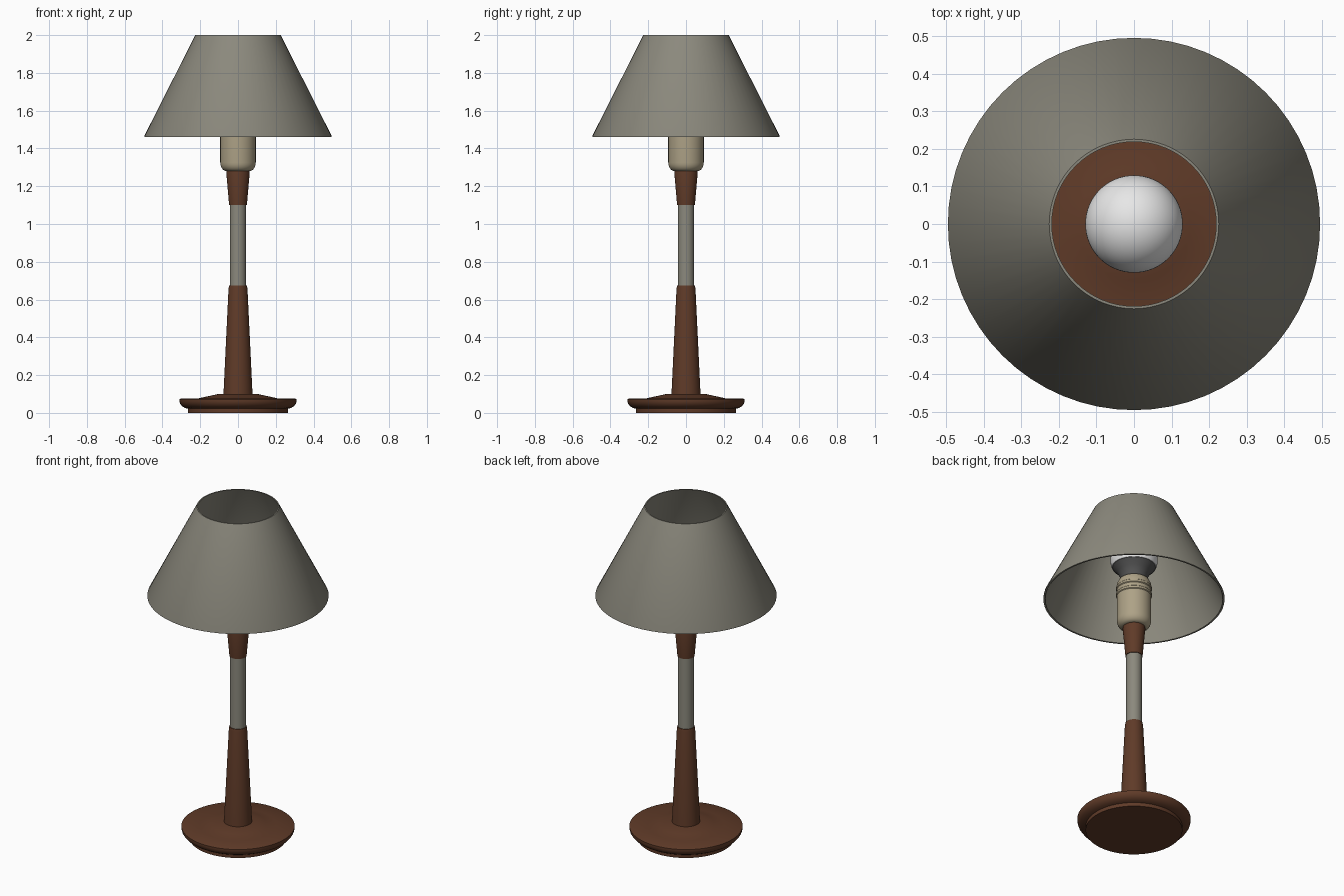
import bpy, bmesh, math

if "Cube" in bpy.data.objects:
    bpy.data.objects.remove(bpy.data.objects["Cube"])

SEGMENTS = 64


def material(name, rgb):
    m = bpy.data.materials.new(name)
    m.diffuse_color = (*rgb, 1)
    m.use_nodes = True
    m.node_tree.nodes["Principled BSDF"].inputs["Base Color"].default_value = m.diffuse_color
    return m


wood = material("dark wood", (0.115, 0.043, 0.021))
grey = material("warm grey", (0.26, 0.25, 0.205))
cream = material("cream", (0.42, 0.36, 0.24))
charcoal = material("charcoal", (0.085, 0.085, 0.085))
white = material("bulb white", (0.8, 0.8, 0.8))


def lathe(name, profile, mat, closed=False):
    """Spin (radius, height) points around z."""
    bm = bmesh.new()
    verts = [bm.verts.new((r, 0, z)) for r, z in profile]
    pairs = list(zip(verts, verts[1:]))
    if closed:
        pairs.append((verts[-1], verts[0]))
    edges = [bm.edges.new(p) for p in pairs]
    bmesh.ops.spin(bm, geom=verts + edges, cent=(0, 0, 0), axis=(0, 0, 1),
                   angle=2 * math.pi, steps=SEGMENTS)
    bmesh.ops.remove_doubles(bm, verts=bm.verts, dist=1e-4)
    bmesh.ops.recalc_face_normals(bm, faces=bm.faces)
    me = bpy.data.meshes.new(name)
    bm.to_mesh(me)
    bm.free()
    me.materials.append(mat)
    ob = bpy.data.objects.new(name, me)
    bpy.context.collection.objects.link(ob)
    bpy.ops.object.select_all(action='DESELECT')
    ob.select_set(True)
    bpy.context.view_layer.objects.active = ob
    bpy.ops.object.shade_smooth_by_angle(angle=math.radians(30))
    return ob


# Turned foot with undercut rim and low dome
lathe("base", [(0, 0), (0.265, 0), (0.265, 0.022), (0.28, 0.026), (0.297, 0.036),
               (0.307, 0.05), (0.31, 0.062), (0.31, 0.072), (0.305, 0.075), (0.21, 0.077),
               (0.15, 0.09), (0.105, 0.1), (0, 0.102)], wood)

# Stem: lower taper, metal tube, upper taper
lathe("lower_stem", [(0, 0.095), (0.077, 0.095), (0.075, 0.14), (0.05, 0.66),
                     (0.047, 0.675), (0, 0.675)], wood)
lathe("tube", [(0, 0.67), (0.043, 0.67), (0.043, 1.105), (0, 1.105)], grey)
lathe("upper_stem", [(0, 1.1), (0.047, 1.1), (0.062, 1.272), (0.06, 1.282), (0, 1.282)], wood)

# Bulb holder with rounded bottom and two raised rings
holder = [(0, 1.28), (0.06, 1.28)]
holder += [(0.06 + 0.034 * math.sin(a), 1.325 - 0.045 * math.cos(a))
           for a in (math.radians(d) for d in range(15, 91, 15))]
for z in (1.485, 1.525):
    holder += [(0.094, z - 0.01), (0.098, z - 0.006), (0.098, z + 0.006), (0.094, z + 0.01)]
holder += [(0.094, 1.55), (0.082, 1.575), (0, 1.575)]
lathe("bulb_holder", holder, cream)

# Flared collar and bulb
lathe("bulb_collar", [(0, 1.57), (0.07, 1.57), (0.075, 1.6), (0.09, 1.63),
                      (0.12, 1.665), (0, 1.665)], charcoal)
R, C = 0.13, 1.71
dome = [(R * math.cos(a), C + R * math.sin(a))
        for a in (math.radians(-22 + i * 7) for i in range(16))] + [(0, C + R)]
lathe("bulb", [(0, C + dome[0][1] - C)] + dome, white)

# Open conical shade with wall thickness
lathe("shade", [(0.496, 1.46), (0.496, 1.466), (0.226, 2.0), (0.219, 2.0),
                (0.486, 1.466), (0.486, 1.46)], grey, closed=True)
